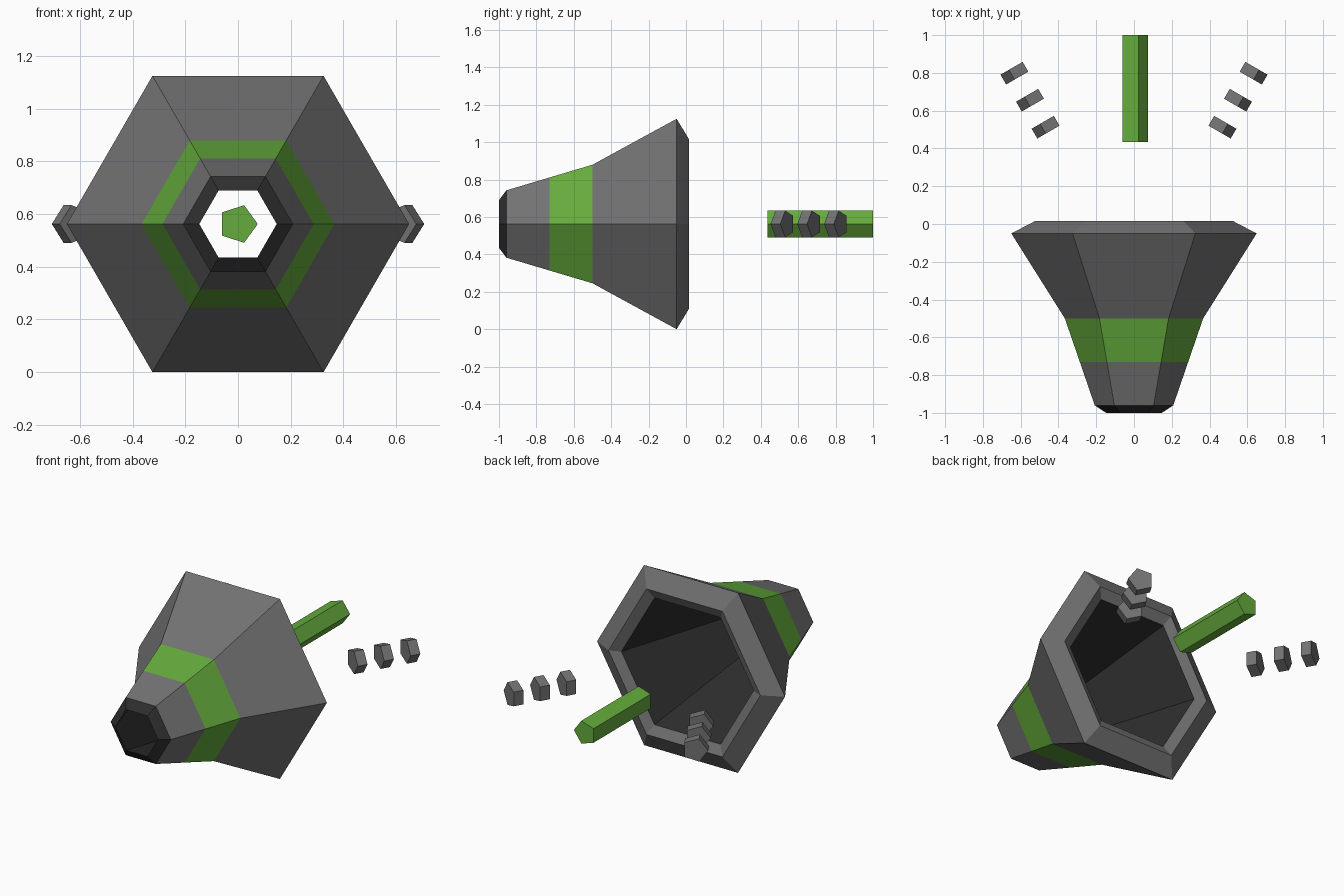
import bpy, bmesh, math
from mathutils import Matrix, Vector

if "Cube" in bpy.data.objects:
    bpy.data.objects.remove(bpy.data.objects["Cube"])

AXIS_Z = 0.5625


def material(name, rgb):
    m = bpy.data.materials.new(name)
    m.diffuse_color = (*rgb, 1)
    m.use_nodes = True
    m.node_tree.nodes["Principled BSDF"].inputs["Base Color"].default_value = m.diffuse_color
    return m


grey = material("grey", (0.17, 0.17, 0.17))
green = material("green", (0.13, 0.41, 0.045))
dark = material("dark grey", (0.028, 0.028, 0.028))


def finish(name, bm, mats):
    bmesh.ops.recalc_face_normals(bm, faces=bm.faces[:])
    me = bpy.data.meshes.new(name)
    bm.to_mesh(me)
    bm.free()
    for m in mats:
        me.materials.append(m)
    ob = bpy.data.objects.new(name, me)
    bpy.context.collection.objects.link(ob)
    return ob


def hex_shell(name, profile, mats):
    """Closed six-sided ring; profile rows are radius, y, material of the band that follows."""
    bm = bmesh.new()
    rings = []
    for r, y, _ in profile:
        rings.append([bm.verts.new((r * math.cos(i * math.pi / 3), y,
                                    AXIS_Z + r * math.sin(i * math.pi / 3))) for i in range(6)])
    for k, (_, _, idx) in enumerate(profile):
        a, b = rings[k], rings[(k + 1) % len(rings)]
        for i in range(6):
            j = (i + 1) % 6
            bm.faces.new((a[i], a[j], b[j], b[i])).material_index = idx
    return finish(name, bm, mats)


def pentagon_bar(name, x, y, length, angle, side, mat):
    """Five-sided prism along y, corner pointing outward, turned about z."""
    bm = bmesh.new()
    bmesh.ops.create_cone(bm, cap_ends=True, segments=5, radius1=0.075, radius2=0.075, depth=length)
    # put one corner of the pentagon on +x before tipping the prism onto y
    v = max(bm.verts, key=lambda p: p.co.x)
    spin = Matrix.Rotation(-math.atan2(v.co.y, v.co.x), 4, 'Z')
    tip = Matrix.Rotation(math.pi / 2, 4, 'X')
    turn = Matrix.Rotation(angle, 4, 'Z')
    place = Matrix.Translation(Vector((x, y, AXIS_Z)))
    mirror = Matrix.Diagonal((side, 1, 1, 1))
    bm.transform(mirror @ place @ turn @ tip @ spin)
    return finish(name, bm, [mat])


# Nozzle: dark mouth, grey body, green stripe, bevelled rear rim, dark bore
hex_shell("nozzle", [
    (0.147, -1.0, 2),
    (0.208, -0.96, 0),
    (0.287, -0.73, 1),
    (0.366, -0.50, 0),
    (0.6495, -0.05, 0),
    (0.525, 0.015, 0),
    (0.457, -0.015, 2),
], [grey, green, dark])

# Central rod behind the nozzle
pentagon_bar("centre_rod", 0, 0.7175, 0.565, 0, 1, green)

# Two slanted rows of small floating segments
for side, label in ((1, "right"), (-1, "left")):
    for i in range(3):
        pentagon_bar(f"{label}_segment_{i + 1}", 0.462 + 0.0825 * i, 0.516 + 0.143 * i,
                     0.06, math.radians(-30), side, grey)
